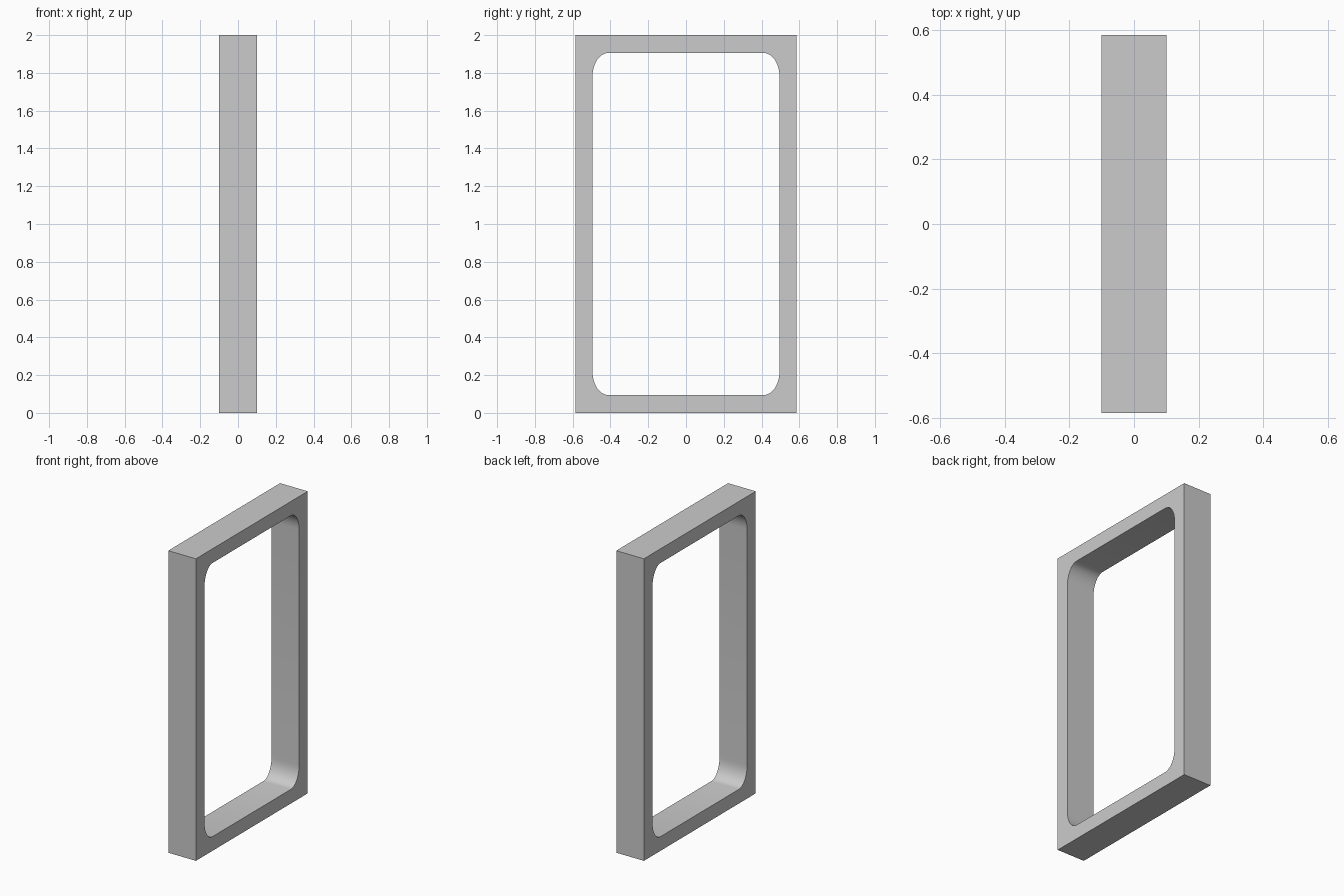
import bpy, bmesh
from math import sin, cos, pi, radians

if "Cube" in bpy.data.objects:
    bpy.data.objects.remove(bpy.data.objects["Cube"])

HX, HY, H = 0.101, 0.585, 2.0      # half depth, half width, height
IY, IZ = 0.495, 0.906              # half size of the opening
RY, RZ = 0.085, 0.125              # elliptical corner radii
SEG = 8

# opening outline: four rounded corners, with the matching outer corner for each point
inner, outer = [], []
for q, (sy, sz) in enumerate([(1, 1), (-1, 1), (-1, -1), (1, -1)]):
    for i in range(SEG + 1):
        a = (q + i / SEG) * pi / 2
        inner.append((sy * (IY - RY) + RY * cos(a), 1 + sz * (IZ - RZ) + RZ * sin(a)))
    outer.append((sy * HY, 1 + sz * H / 2))

bm = bmesh.new()
def ring(pts, x):
    return [bm.verts.new((x, y, z)) for y, z in pts]

fi, bi = ring(inner, HX), ring(inner, -HX)
fo, bo = ring(outer, HX), ring(outer, -HX)
n = len(inner)

# opening walls and outer walls
for i in range(n):
    j = (i + 1) % n
    bm.faces.new((fi[i], fi[j], bi[j], bi[i])).smooth = True
for i in range(4):
    j = (i + 1) % 4
    bm.faces.new((fo[i], fo[j], bo[j], bo[i]))

# flat faces: a corner fan plus one straight strip per side
for inn, out in ((fi, fo), (bi, bo)):
    for q in range(4):
        s = q * (SEG + 1)
        for i in range(SEG):
            bm.faces.new((inn[s + i], inn[s + i + 1], out[q]))
        bm.faces.new((inn[s + SEG], inn[(s + SEG + 1) % n], out[(q + 1) % 4], out[q]))

bmesh.ops.recalc_face_normals(bm, faces=bm.faces)
me = bpy.data.meshes.new("frame")
bm.to_mesh(me)
bm.free()
frame = bpy.data.objects.new("frame", me)
bpy.context.collection.objects.link(frame)
bpy.context.view_layer.objects.active = frame
frame.select_set(True)
bpy.ops.object.shade_smooth_by_angle(angle=radians(30))
